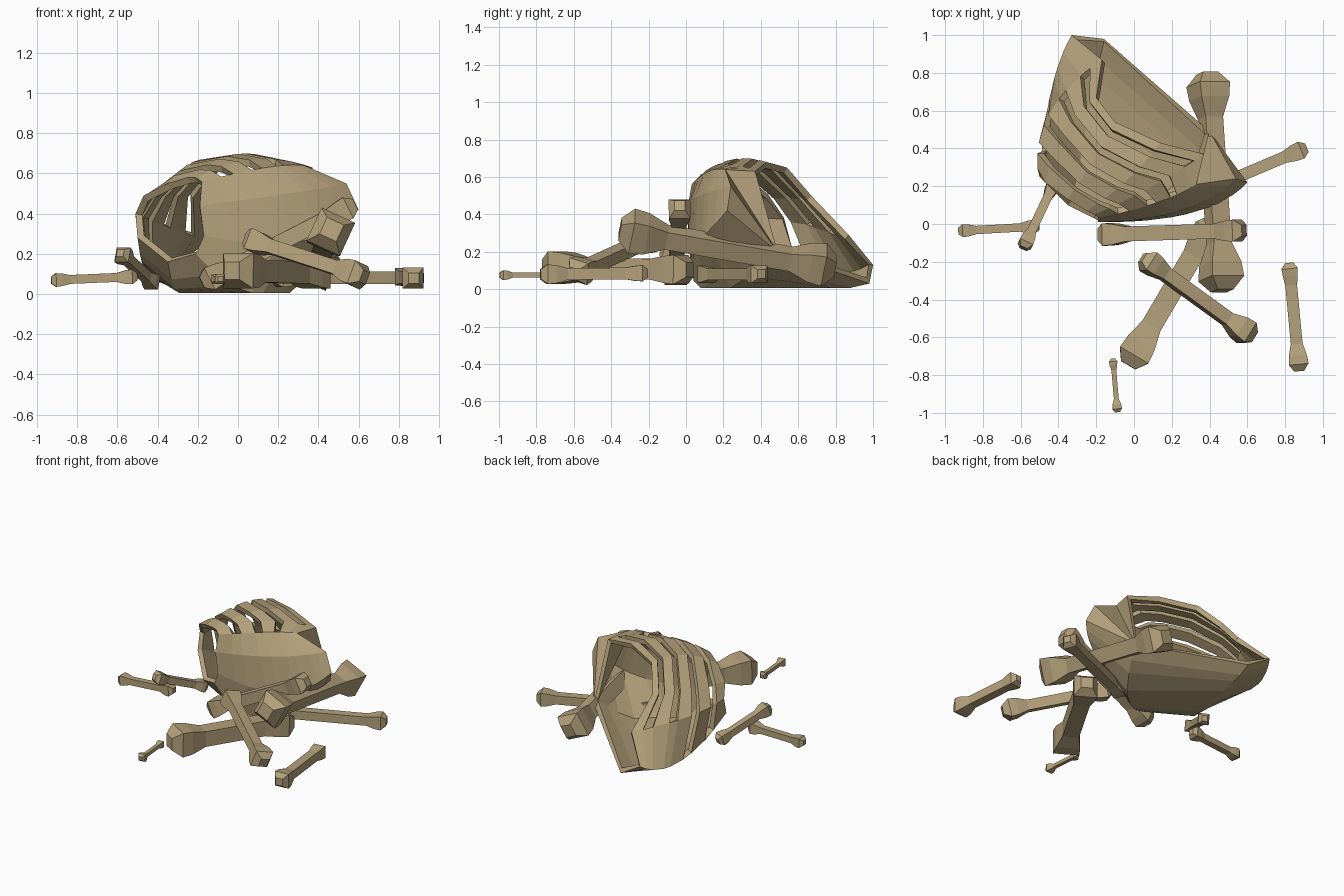
import bpy, bmesh, math
from mathutils import Vector

if "Cube" in bpy.data.objects:
    bpy.data.objects.remove(bpy.data.objects["Cube"])

mat = bpy.data.materials.new("old bone tan")
mat.diffuse_color = (0.46, 0.36, 0.20, 1)
mat.use_nodes = True
mat.node_tree.nodes["Principled BSDF"].inputs["Base Color"].default_value = mat.diffuse_color


def finish(bm, name):
    bmesh.ops.recalc_face_normals(bm, faces=bm.faces[:])
    me = bpy.data.meshes.new(name)
    bm.to_mesh(me)
    bm.free()
    me.materials.append(mat)
    ob = bpy.data.objects.new(name, me)
    bpy.context.collection.objects.link(ob)
    return ob


# Loose bones: four-sided shafts with knobbed ends
def bone(name, a, b, ra, rb, shaft, roll=0):
    a, b = Vector(a), Vector(b)
    d = (b - a).normalized()
    side = d.cross(Vector((0, 0, 1))).normalized()
    up = side.cross(d)
    knob = ((-0.95, 0.5), (-0.3, 1.0), (0.5, 0.92), (1.6, None))
    rings = [(a + d * ra * t, ra * k if k else shaft) for t, k in knob]
    rings += [(b - d * rb * t, rb * k if k else shaft) for t, k in reversed(knob)]
    bm = bmesh.new()
    loops = []
    for c, r in rings:
        loop = []
        for i in range(4):
            w = math.radians(45 + 90 * i + roll)
            loop.append(bm.verts.new(c + (side * math.cos(w) + up * math.sin(w)) * r * 1.3))
        loops.append(loop)
    for l0, l1 in zip(loops, loops[1:]):
        for i in range(4):
            j = (i + 1) % 4
            bm.faces.new((l0[i], l0[j], l1[j], l1[i]))
    bm.faces.new(loops[0])
    bm.faces.new(loops[-1])
    return finish(bm, name)


bone("thigh_bone_upper", (0.395, 0.71, 0.135), (0.46, -0.26, 0.305), 0.095, 0.1, 0.055, 25)
bone("thigh_bone_lower", (0.015, -0.67, 0.115), (0.38, -0.05, 0.105), 0.095, 0.085, 0.06)
bone("arm_bone_leaning", (-0.125, -0.055, 0.085), (0.53, -0.035, 0.42), 0.065, 0.063, 0.043)
bone("arm_bone_front", (0.09, -0.21, 0.26), (0.58, -0.565, 0.10), 0.06, 0.067, 0.038, 15)
bone("short_bone_right", (0.825, -0.25, 0.085), (0.87, -0.725, 0.08), 0.047, 0.057, 0.034)
bone("forearm_bone", (0.22, 0.11, 0.08), (0.87, 0.385, 0.08), 0.05, 0.052, 0.034)
bone("finger_bone", (-0.11, -0.735, 0.075), (-0.09, -0.97, 0.075), 0.024, 0.028, 0.014)
bone("short_bone_left", (-0.895, -0.035, 0.07), (-0.54, -0.015, 0.085), 0.037, 0.04, 0.024)
bone("short_bone_propped", (-0.57, -0.095, 0.19), (-0.43, 0.20, 0.06), 0.042, 0.04, 0.026)

# Rib cage: three cross-section loops, from neck to belly.
# Order: breast tip, breast side, breast top, four crest points, back top, back tip, two floor points
neck = [(-.17, .01, .29), (-.19, .01, .44), (-.18, .03, .56), (-.21, .05, .58), (-.25, .07, .58),
        (-.35, .13, .55), (-.47, .22, .49), (-.51, .29, .40), (-.50, .25, .28),
        (-.35, .10, .16), (-.21, .03, .20)]
middle = [(.31, .06, .26), (.25, .07, .50), (.14, .12, .63), (.08, .19, .67), (-.04, .23, .69),
          (-.22, .33, .66), (-.37, .50, .51), (-.44, .60, .37), (-.44, .70, .08),
          (-.27, .46, -.06), (.15, .13, -.03)]
belly = [(.60, .22, .42), (.54, .24, .55), (.33, .21, .64), (.37, .37, .63), (.14, .43, .68),
         (-.10, .54, .65), (-.20, .67, .50), (-.17, .87, .29), (-.33, 1.0, .13),
         (-.16, .98, .03), (.40, .49, .20)]


def section(s):
    # Quadratic blend through the three loops
    wa, wb, wc = (1 - s) * (1 - 2 * s), 4 * s * (1 - s), s * (2 * s - 1)
    return [Vector(a) * wa + Vector(b) * wb + Vector(c) * wc
            for a, b, c in zip(neck, middle, belly)]


stations = [0, .13, .22, .37, .46, .61, .69, .83, .91, 1.0]
bm = bmesh.new()
loops = []
for s in stations:
    loops.append([bm.verts.new((p.x, p.y, max(p.z, 0.006))) for p in section(s)])
n = len(neck)
# strips left open between ribs: station -> range of sides
gaps = {1: (2, 8), 3: (2, 8), 5: (2, 7), 7: (3, 7)}
for k in range(len(loops) - 1):
    lo, hi = gaps.get(k, (0, 0))
    for i in range(n):
        if lo <= i < hi:
            continue
        j = (i + 1) % n
        bm.faces.new((loops[k][i], loops[k][j], loops[k + 1][j], loops[k + 1][i]))
# end wall of the breast plate beside the belly opening
end = loops[-1]
for i in range(3):
    bm.faces.new((end[i], end[i + 1], end[-1]))
cage = finish(bm, "rib_cage")
thick = cage.modifiers.new("thickness", "SOLIDIFY")
thick.thickness = 0.035
thick.offset = -1
